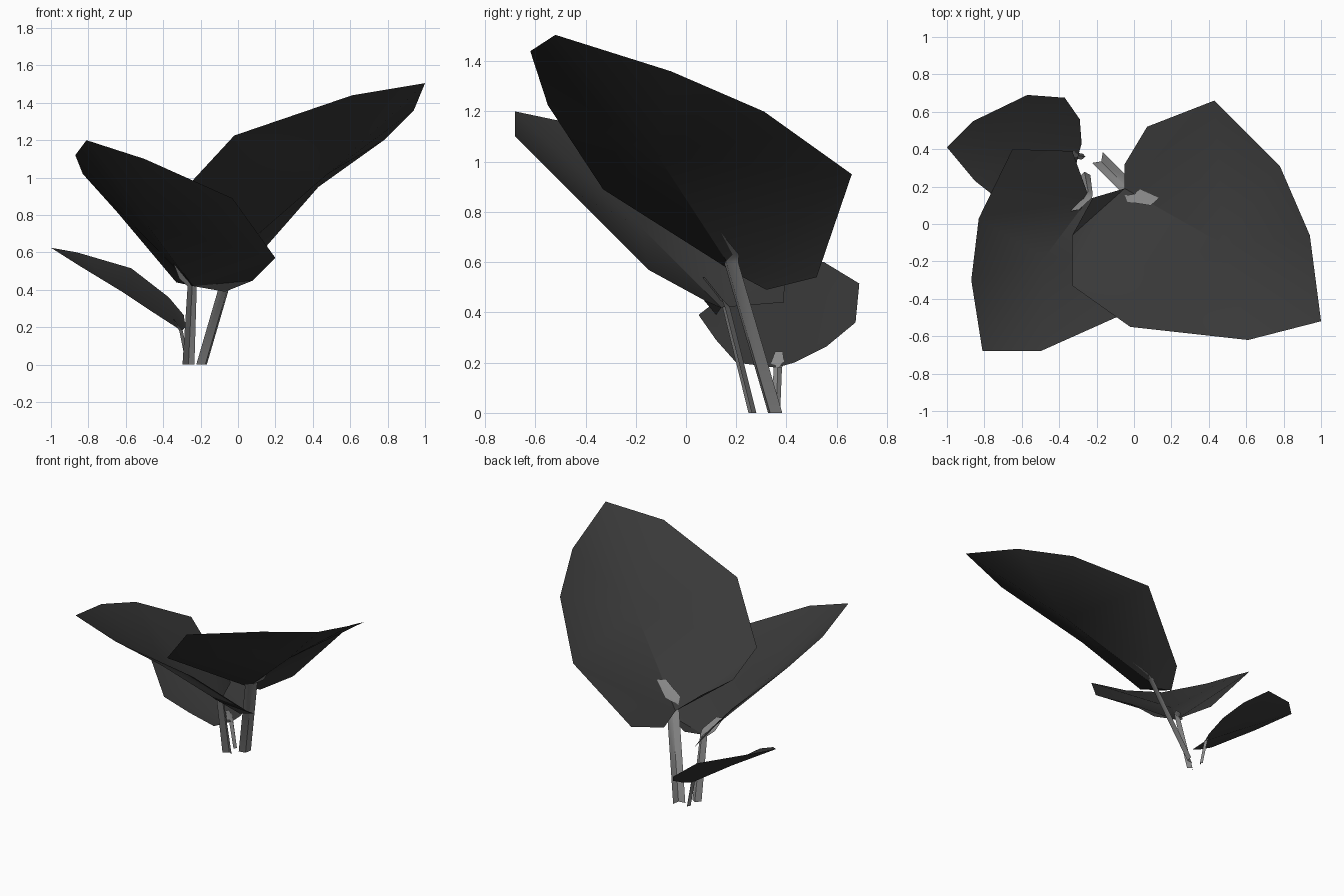
import bpy, bmesh, math
from mathutils import Vector

cube = bpy.data.objects.get("Cube")
if cube:
    bpy.data.objects.remove(cube, do_unlink=True)


def material(name, value):
    mat = bpy.data.materials.new(name)
    mat.use_nodes = True
    colour = (value, value, value, 1)
    mat.diffuse_color = colour
    bsdf = mat.node_tree.nodes["Principled BSDF"]
    bsdf.inputs["Base Color"].default_value = colour
    bsdf.inputs["Roughness"].default_value = 0.8
    return mat


LEAF = material("dark grey leaf", 0.04)
STEM = material("light grey stem", 0.25)


def finish(name, bm, mat):
    mesh = bpy.data.meshes.new(name)
    bm.to_mesh(mesh)
    bm.free()
    mesh.materials.append(mat)
    obj = bpy.data.objects.new(name, mesh)
    bpy.context.collection.objects.link(obj)
    bpy.ops.object.select_all(action="DESELECT")
    obj.select_set(True)
    bpy.context.view_layer.objects.active = obj
    bpy.ops.object.shade_smooth_by_angle(angle=math.radians(35))
    return obj


def leaf(name, base, middle, tip, sides):
    """Cupped heart-shaped blade: two halves fanned out from a midrib."""
    bm = bmesh.new()
    rib = [bm.verts.new(p) for p in (base, middle, tip)]
    for side in sides:
        rim = [bm.verts.new(p) for p in side]
        turn = len(rim) // 2
        for i in range(turn):
            bm.faces.new((rib[0], rim[i], rim[i + 1]))
        bm.faces.new((rib[0], rim[turn], rib[1]))
        for a, b in zip(rim[turn:], rim[turn + 1:] + [rib[2]]):
            bm.faces.new((rib[1], a, b))
    bmesh.ops.recalc_face_normals(bm, faces=bm.faces)
    if sum(f.normal.z for f in bm.faces) < 0:
        bmesh.ops.reverse_faces(bm, faces=bm.faces)
    finish(name, bm, LEAF)


def stem(name, path, widths, across, fold):
    """Folded ribbon with a V section, opening into a flat tab on the blade."""
    bm = bmesh.new()
    across = Vector(across).normalized()
    lean = Vector(fold)
    rows = []
    for i, (p, w) in enumerate(zip(path, widths)):
        p = Vector(p)
        depth = lean if i < 2 else lean * 0.1
        rows.append([bm.verts.new(q) for q in
                     (p - across * w / 2, p + depth, p + across * w / 2)])
    for low, high in zip(rows, rows[1:]):
        for i in range(2):
            bm.faces.new((low[i], low[i + 1], high[i + 1], high[i]))
    bmesh.ops.recalc_face_normals(bm, faces=bm.faces)
    finish(name, bm, STEM)


# Large upper leaf
leaf("large_leaf", (-.05, .19, .56), (.48, -.11, 1.02), (1, -.52, 1.505), [
    [(-.05, .32, .49), (.07, .52, .54), (.43, .66, .95),
     (.78, .31, 1.2), (.94, -.06, 1.36)],
    [(-.22, .14, .7), (-.33, -.06, .76), (-.33, -.33, .89),
     (-.02, -.55, 1.225), (.61, -.62, 1.44)]])
stem("large_stem", [(-.195, .355, 0), (-.02, .18, .6), (.01, .165, .63), (.11, .12, .715)],
     [.08, .08, .13, .06], (1, 1, 0), (.02, -.02, 0))

# Middle leaf
leaf("middle_leaf", (-.24, .14, .42), (-.48, -.18, .74), (-.81, -.68, 1.2), [
    [(-.33, .39, .44), (-.65, .4, .82), (-.83, .03, 1.02), (-.87, -.3, 1.12)],
    [(-.07, .12, .39), (.08, .07, .45), (.2, -.15, .57),
     (-.03, -.47, .89), (-.5, -.68, 1.1)]])
stem("middle_stem", [(-.265, .255, 0), (-.245, .15, .42), (-.27, .13, .46), (-.32, .07, .54)],
     [.065, .05, .09, .05], (1, .2, 0), (0, .025, 0))

# Small low leaf
leaf("small_leaf", (-.3, .36, .18), (-.62, .37, .39), (-1, .41, .625), [
    [(-.28, .43, .2), (-.29, .56, .265), (-.37, .675, .36),
     (-.57, .69, .515), (-.86, .55, .6)],
    [(-.33, .2, .2), (-.47, .12, .29), (-.62, .05, .39), (-.85, .23, .53)]])
stem("small_stem", [(-.275, .36, 0), (-.31, .365, .18), (-.32, .365, .2), (-.345, .37, .245)],
     [.03, .035, .055, .03], (.2, 1, 0), (.015, 0, 0))
